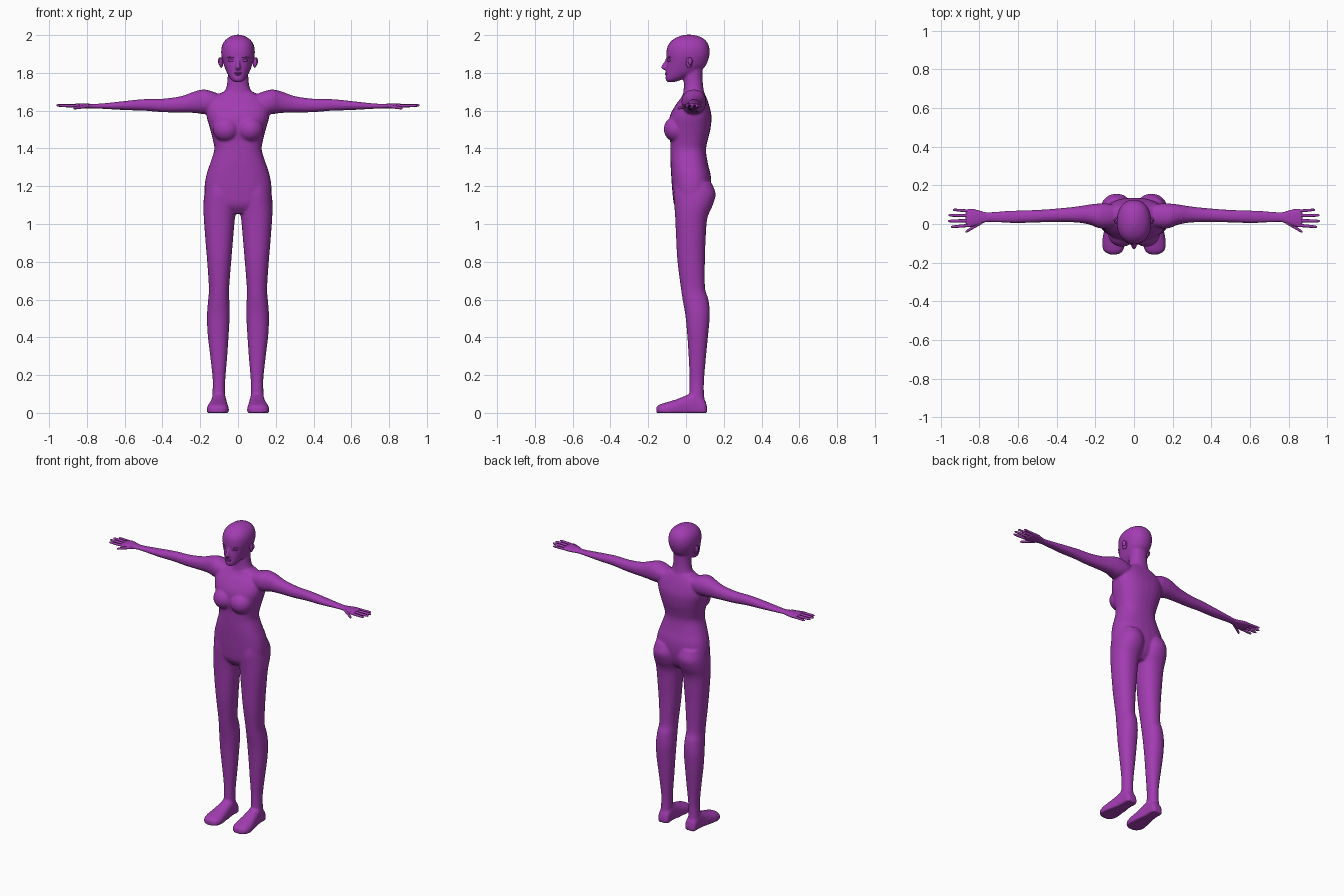
import bpy, bmesh, math
from mathutils import Matrix, Vector

skin = bpy.data.materials.new("purple")
skin.diffuse_color = (0.36, 0.045, 0.44, 1)


def spline(keys, steps=4):
    """Smooth curve through the key sections."""
    k = [Vector(p) for p in keys]
    k = [2 * k[0] - k[1]] + k + [2 * k[-1] - k[-2]]
    out = []
    for i in range(1, len(k) - 2):
        a, b, c, d = k[i - 1:i + 3]
        for j in range(steps):
            t = j / steps
            out.append(0.5 * (2 * b + (c - a) * t + (2 * a - 5 * b + 4 * c - d) * t * t
                              + (3 * b - a - 3 * c + d) * t ** 3))
    return out + [k[-2]]


def loft(bm, axis, keys, side=1, power=2.2, n=28):
    """Skin rounded sections given as (position, low u, high u, low v, high v)."""
    rings = []
    for t, u0, u1, v0, v1 in spline(keys):
        ring = []
        for i in range(n):
            a = 2 * math.pi * i / n
            c, s = math.cos(a), math.sin(a)
            u = (u0 + u1) / 2 + (u1 - u0) / 2 * math.copysign(abs(c) ** (2 / power), c)
            v = (v0 + v1) / 2 + (v1 - v0) / 2 * math.copysign(abs(s) ** (2 / power), s)
            x, y, z = {'x': (t, u, v), 'y': (u, t, v), 'z': (u, v, t)}[axis]
            ring.append(bm.verts.new((x * side, y, max(z, 0))))
        rings.append(ring)
    for p, q in zip(rings, rings[1:]):
        for i in range(n):
            bm.faces.new((p[i], p[(i + 1) % n], q[(i + 1) % n], q[i]))
    bm.faces.new(rings[0])
    bm.faces.new(rings[-1])


def ball(bm, centre, radii, tilt=0):
    m = (Matrix.Translation(centre) @ Matrix.Rotation(tilt, 4, 'Z')
         @ Matrix.Diagonal((*radii, 1)))
    bmesh.ops.create_uvsphere(bm, u_segments=24, v_segments=14, radius=1, matrix=m)


def finish(bm, name):
    bmesh.ops.recalc_face_normals(bm, faces=bm.faces[:])
    for f in bm.faces:
        f.smooth = True
    me = bpy.data.meshes.new(name)
    bm.to_mesh(me)
    bm.free()
    me.materials.append(skin)
    ob = bpy.data.objects.new(name, me)
    bpy.context.collection.objects.link(ob)
    return ob


def sym(rows):
    return [(z, -w, w, f, b) for z, w, f, b in rows]


body = bmesh.new()
# torso
loft(body, 'z', sym([
    (1.055, .07, -.03, .08), (1.10, .165, -.062, .115), (1.17, .178, -.072, .132),
    (1.25, .170, -.078, .132), (1.32, .148, -.082, .116), (1.39, .126, -.083, .106),
    (1.44, .132, -.084, .114), (1.50, .147, -.092, .129), (1.57, .166, -.086, .135),
    (1.63, .165, -.055, .122), (1.67, .13, -.025, .108), (1.70, .08, -.01, .095)]), power=2.4)
# neck
loft(body, 'z', sym([(1.62, .13, -.01, .10), (1.68, .085, -.015, .098), (1.72, .063, -.012, .092),
                     (1.77, .055, -.012, .088), (1.84, .055, -.01, .088)]))
# head
loft(body, 'z', sym([
    (1.752, .018, -.100, -.06), (1.765, .036, -.108, -.02), (1.795, .056, -.107, .05),
    (1.83, .071, -.105, .098), (1.86, .081, -.102, .115), (1.90, .089, -.104, .125),
    (1.94, .086, -.098, .122), (1.97, .071, -.077, .106), (1.99, .045, -.045, .078),
    (2.002, .015, -.01, .04)]))
# nose
loft(body, 'z', sym([(1.815, .009, -.115, -.08), (1.823, .015, -.129, -.08), (1.834, .013, -.132, -.08),
                     (1.855, .009, -.119, -.08), (1.880, .008, -.104, -.07)]), n=16)

for s in (1, -1):
    # bust
    ball(body, (s * .062, -.052, 1.502), (.072, .066, .068))
    # leg
    loft(body, 'z', [
        (1.22, .015, .165, -.06, .135), (1.16, .003, .178, -.066, .157), (1.10, .003, .183, -.062, .142),
        (1.03, .016, .181, -.057, .113), (.92, .026, .173, -.052, .104), (.80, .036, .163, -.045, .100),
        (.66, .047, .154, -.027, .101), (.60, .046, .158, -.018, .119), (.52, .044, .164, -.004, .126),
        (.42, .049, .161, .006, .118), (.30, .057, .147, .014, .106), (.18, .067, .134, .019, .096),
        (.11, .068, .135, .018, .095), (.05, .068, .138, .02, .10)], s)
    # foot
    loft(body, 'y', [
        (.112, .078, .122, -.01, .03), (.098, .064, .138, -.03, .07), (.05, .061, .141, -.03, .11),
        (.0, .057, .147, -.03, .092), (-.05, .052, .158, -.03, .072), (-.10, .048, .165, -.03, .057),
        (-.14, .058, .156, -.02, .044), (-.157, .083, .127, -.01, .03)], s, 2.6)
    # arm and palm
    loft(body, 'x', [
        (.08, .0, .09, 1.62, 1.68), (.13, -.02, .105, 1.59, 1.70), (.18, -.022, .106, 1.582, 1.712),
        (.23, -.003, .101, 1.588, 1.702), (.30, .008, .090, 1.590, 1.677), (.40, .010, .080, 1.592, 1.663),
        (.50, .008, .073, 1.600, 1.661), (.60, .005, .070, 1.603, 1.651), (.70, .008, .065, 1.609, 1.640),
        (.76, .010, .061, 1.611, 1.636), (.79, -.002, .069, 1.611, 1.637), (.83, -.014, .079, 1.611, 1.639),
        (.86, -.018, .078, 1.613, 1.637), (.872, -.008, .070, 1.617, 1.633)], s)

# fuse the body parts into one soft skin
ob = finish(body, "body")
bpy.context.view_layer.objects.active = ob
ob.select_set(True)
remesh = ob.modifiers.new("fuse", 'REMESH')
remesh.mode = 'VOXEL'
remesh.voxel_size = 0.006
remesh.use_smooth_shade = True
soft = ob.modifiers.new("soften", 'SMOOTH')
soft.factor, soft.iterations = 0.5, 7
for m in ("fuse", "soften"):
    bpy.ops.object.modifier_apply(modifier=m)

for s, side in ((1, "left"), (-1, "right")):
    # fingers and thumb: root x, y, tip x, y, drop, radius
    bm = bmesh.new()
    for x0, y0, x1, y1, dz, r in [(.84, .066, .938, .074, 0, .0075), (.84, .044, .96, .045, .003, .0085),
                                  (.84, .018, .962, .015, .003, .0085), (.84, -.006, .948, -.015, .002, .008),
                                  (.79, .008, .872, -.041, -.012, .009)]:
        keys = []
        for t, k in [(0, 1.1), (.35, 1), (.65, .95), (.9, .8), (.97, .55), (1, .2)]:
            x, y, z = x0 + (x1 - x0) * t, y0 + (y1 - y0) * t, 1.625 + dz * t
            keys.append((x, y - r * k, y + r * k, z - r * k, z + r * k))
        loft(bm, 'x', keys, s, 2, 12)
    finish(bm, side + "_fingers")
    # ear
    bm = bmesh.new()
    ball(bm, (s * .089, .016, 1.855), (.010, .018, .028), s * .35)
    ball(bm, (s * .097, .022, 1.862), (.008, .012, .020), s * .35)
    finish(bm, side + "_ear")
    # eye and brow ridge
    bm = bmesh.new()
    ball(bm, (s * .036, -.089, 1.866), (.018, .009, .007), s * .35)
    ball(bm, (s * .038, -.090, 1.882), (.022, .007, .004), s * .38)
    finish(bm, side + "_eye")

# lips
bm = bmesh.new()
ball(bm, (0, -.103, 1.799), (.021, .009, .0045))
ball(bm, (0, -.102, 1.791), (.017, .009, .005))
finish(bm, "lips")
